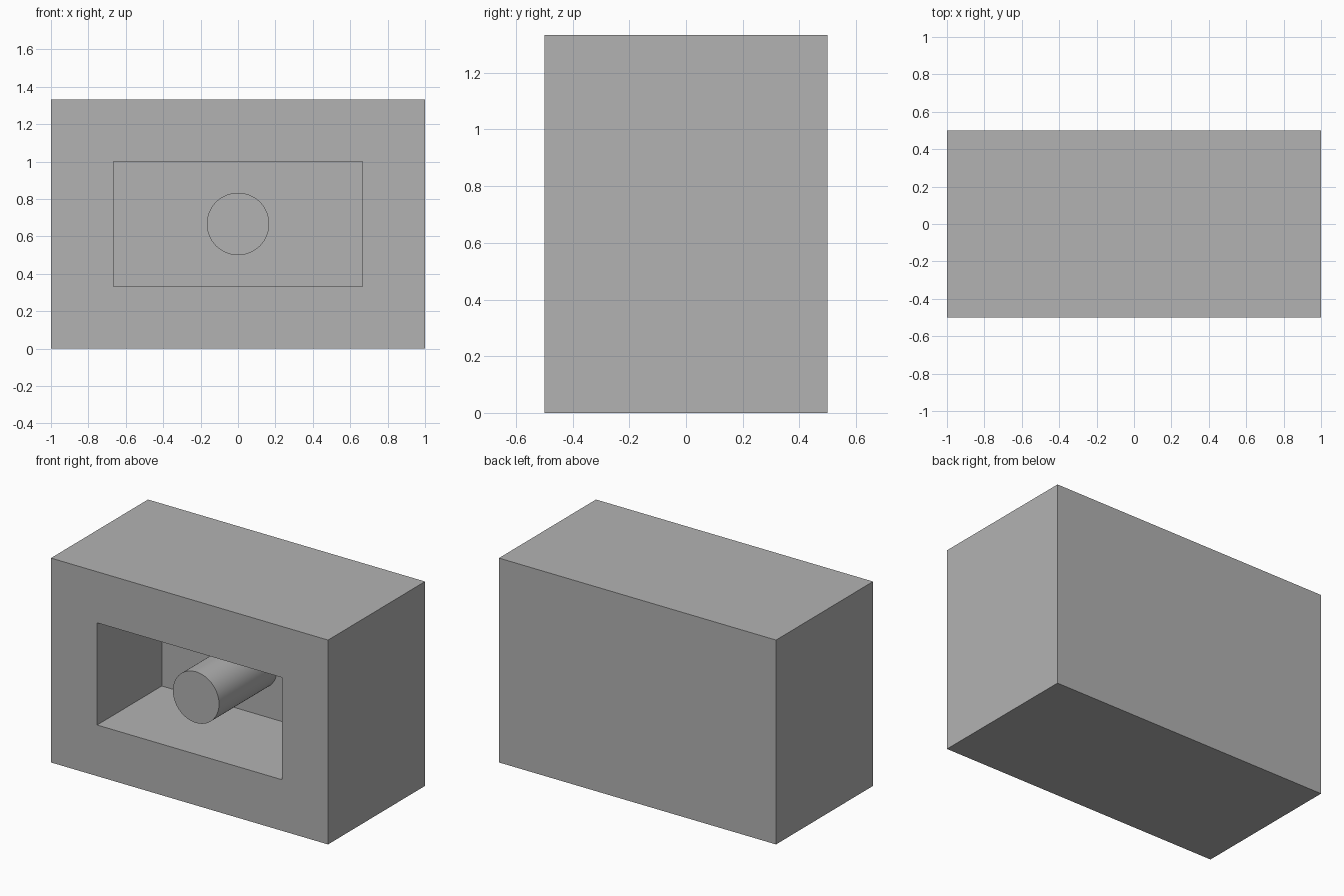
import bpy
import bmesh
import math
from mathutils import Matrix, Vector

cube = bpy.data.objects.get("Cube")
if cube:
    bpy.data.objects.remove(cube, do_unlink=True)

WIDTH, DEPTH, HEIGHT = 2.0, 1.0, 4 / 3
WALL = 1 / 3             # frame width around the pocket, and back thickness
ROD_RADIUS, ROD_LENGTH = 1 / 6, 0.6
POCKET_BACK = DEPTH / 2 - WALL

grey = bpy.data.materials.new("light grey")
grey.use_nodes = True
colour = (0.448, 0.448, 0.448, 1)
grey.diffuse_color = colour
grey.node_tree.nodes["Principled BSDF"].inputs["Base Color"].default_value = colour


def make_object(name, bm):
    mesh = bpy.data.meshes.new(name)
    bmesh.ops.recalc_face_normals(bm, faces=bm.faces)
    bm.to_mesh(mesh)
    bm.free()
    mesh.materials.append(grey)
    obj = bpy.data.objects.new(name, mesh)
    bpy.context.collection.objects.link(obj)
    return obj


# Block with a rectangular pocket sunk into its front face
bm = bmesh.new()
bmesh.ops.create_cube(bm, size=1)
bmesh.ops.scale(bm, vec=(WIDTH, DEPTH, HEIGHT), verts=bm.verts)
bmesh.ops.translate(bm, vec=(0, 0, HEIGHT / 2), verts=bm.verts)
bm.normal_update()
front = min(bm.faces, key=lambda f: f.calc_center_median().y)
bmesh.ops.inset_region(bm, faces=[front], thickness=WALL, use_even_offset=True)
pocket = bmesh.ops.extrude_discrete_faces(bm, faces=[front])["faces"][0]
bmesh.ops.translate(bm, vec=(0, DEPTH - WALL, 0), verts=pocket.verts)
make_object("housing_block", bm)

# Round rod standing out from the back of the pocket
bm = bmesh.new()
centre = Vector((0, POCKET_BACK - ROD_LENGTH / 2, HEIGHT / 2))
bmesh.ops.create_cone(bm, cap_ends=True, segments=96, radius1=ROD_RADIUS,
                      radius2=ROD_RADIUS, depth=ROD_LENGTH,
                      matrix=Matrix.Translation(centre) @ Matrix.Rotation(math.pi / 2, 4, "X"))
rod = make_object("centre_rod", bm)
bpy.ops.object.select_all(action="DESELECT")
rod.select_set(True)
bpy.context.view_layer.objects.active = rod
bpy.ops.object.shade_smooth_by_angle(angle=math.radians(30))
